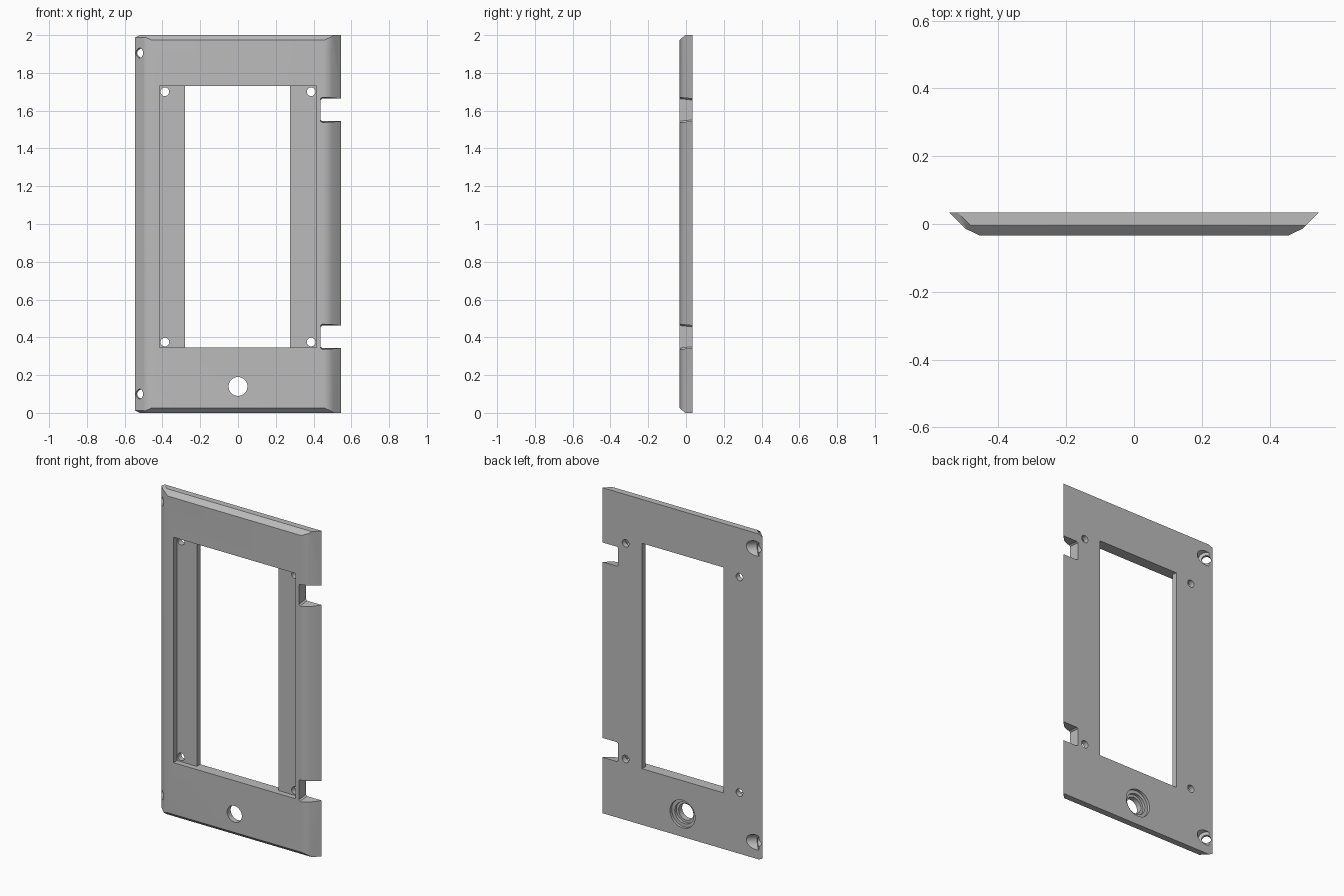
import bpy, bmesh, math
from mathutils import Vector, Matrix

default = bpy.data.objects.get("Cube")
if default:
    bpy.data.objects.remove(default, do_unlink=True)

HALF_DEPTH = 0.034

grey = bpy.data.materials.new("plain grey")
grey.use_nodes = True
colour = (0.5, 0.5, 0.5, 1)
grey.diffuse_color = colour
grey.node_tree.nodes["Principled BSDF"].inputs["Base Color"].default_value = colour


def make_object(name, bm):
    bmesh.ops.recalc_face_normals(bm, faces=bm.faces)
    mesh = bpy.data.meshes.new(name)
    bm.to_mesh(mesh)
    bm.free()
    mesh.materials.append(grey)
    ob = bpy.data.objects.new(name, mesh)
    bpy.context.collection.objects.link(ob)
    return ob


def slice_off(bm, point, normal):
    """Cut away everything beyond a plane and cap the hole."""
    geom = bm.verts[:] + bm.edges[:] + bm.faces[:]
    bmesh.ops.bisect_plane(bm, geom=geom, plane_co=point, plane_no=Vector(normal).normalized(),
                           clear_outer=True, dist=1e-6)
    bmesh.ops.holes_fill(bm, edges=[e for e in bm.edges if e.is_boundary], sides=0)


def subtract(frame, bm):
    cutter = make_object("cutter", bm)
    cutter.hide_render = True
    mod = frame.modifiers.new("cut", 'BOOLEAN')
    mod.operation = 'DIFFERENCE'
    mod.solver = 'EXACT'
    mod.object = cutter
    bpy.context.view_layer.objects.active = frame
    bpy.ops.object.modifier_apply(modifier=mod.name)
    bpy.data.objects.remove(cutter, do_unlink=True)


def box(x0, x1, y0, y1, z0, z1):
    bm = bmesh.new()
    size = Matrix.Diagonal((x1 - x0, y1 - y0, z1 - z0, 1))
    centre = Matrix.Translation(((x0 + x1) / 2, (y0 + y1) / 2, (z0 + z1) / 2))
    bmesh.ops.create_cube(bm, size=1, matrix=centre @ size)
    return bm


def rod(start, end, radius, sides=32):
    start, end = Vector(start), Vector(end)
    axis = end - start
    turn = axis.to_track_quat('Z', 'Y').to_matrix().to_4x4()
    bm = bmesh.new()
    bmesh.ops.create_cone(bm, cap_ends=True, segments=sides, radius1=radius, radius2=radius,
                          depth=axis.length, matrix=Matrix.Translation((start + end) / 2) @ turn)
    return bm


# Slab with sloped sides and chamfered ends
slab = box(-0.545, 0.545, -HALF_DEPTH, HALF_DEPTH, 0, 2)
for s in (-1, 1):
    slice_off(slab, (s * 0.545, HALF_DEPTH, 1), (s, -1, 0))
    slice_off(slab, (s * 0.455, -HALF_DEPTH, 1), (s * 0.48, -1, 0))
    slice_off(slab, (0, -0.005, 1 + s), (0, -0.7, s * 0.75))
    # Clipped corners on the screw side
    slice_off(slab, (-0.545, HALF_DEPTH, 1 + s * 0.988), (-0.48, -0.48, s))
frame = make_object("panel_frame", slab)

# Window opening and the front recess that leaves two ledges
subtract(frame, box(-0.28, 0.275, -0.1, 0.1, 0.345, 1.73))
subtract(frame, box(-0.415, 0.415, -0.1, 0.0, 0.345, 1.73))

# Hinge notches, flared slightly towards the front
for zc in (0.403, 1.604):
    bm = bmesh.new()
    rings = []
    for y, half in ((-0.05, 0.068), (0.05, 0.058)):
        outline = [(0.437, -half + 0.007), (0.446, -half), (0.7, -half),
                   (0.7, half), (0.446, half), (0.437, half - 0.007)]
        rings.append([bm.verts.new((x, y, zc + z)) for x, z in outline])
    front, back = rings
    bm.faces.new(front)
    bm.faces.new(back[::-1])
    for i in range(len(front)):
        j = (i + 1) % len(front)
        bm.faces.new((front[i], back[i], back[j], front[j]))
    subtract(frame, bm)

# Ledge screw holes
for x in (-0.387, 0.387):
    for z in (0.375, 1.70):
        subtract(frame, rod((x, -0.03, z), (x, 0.1, z), 0.023, 24))

# Slanted side screw holes, counterbored from the back
for z in (0.1, 1.905):
    mid = Vector((-0.521, 0.01, z))
    inward = Vector((1, 1, 0)).normalized()
    subtract(frame, rod(mid - inward * 0.05, mid + inward * 0.1, 0.026))
    subtract(frame, rod(mid + inward * 0.018, mid + inward * 0.15, 0.045))

# Stepped button hole
for y, radius in ((-0.1, 0.05), (0.0, 0.065), (0.017, 0.085)):
    subtract(frame, rod((0, y, 0.14), (0, 0.1, 0.14), radius, 40))

# Smooth shading with crisp edges
bpy.ops.object.select_all(action='DESELECT')
frame.select_set(True)
bpy.context.view_layer.objects.active = frame
bpy.ops.object.shade_smooth_by_angle(angle=math.radians(30))
weighted = frame.modifiers.new("weighted normals", 'WEIGHTED_NORMAL')
weighted.keep_sharp = True
